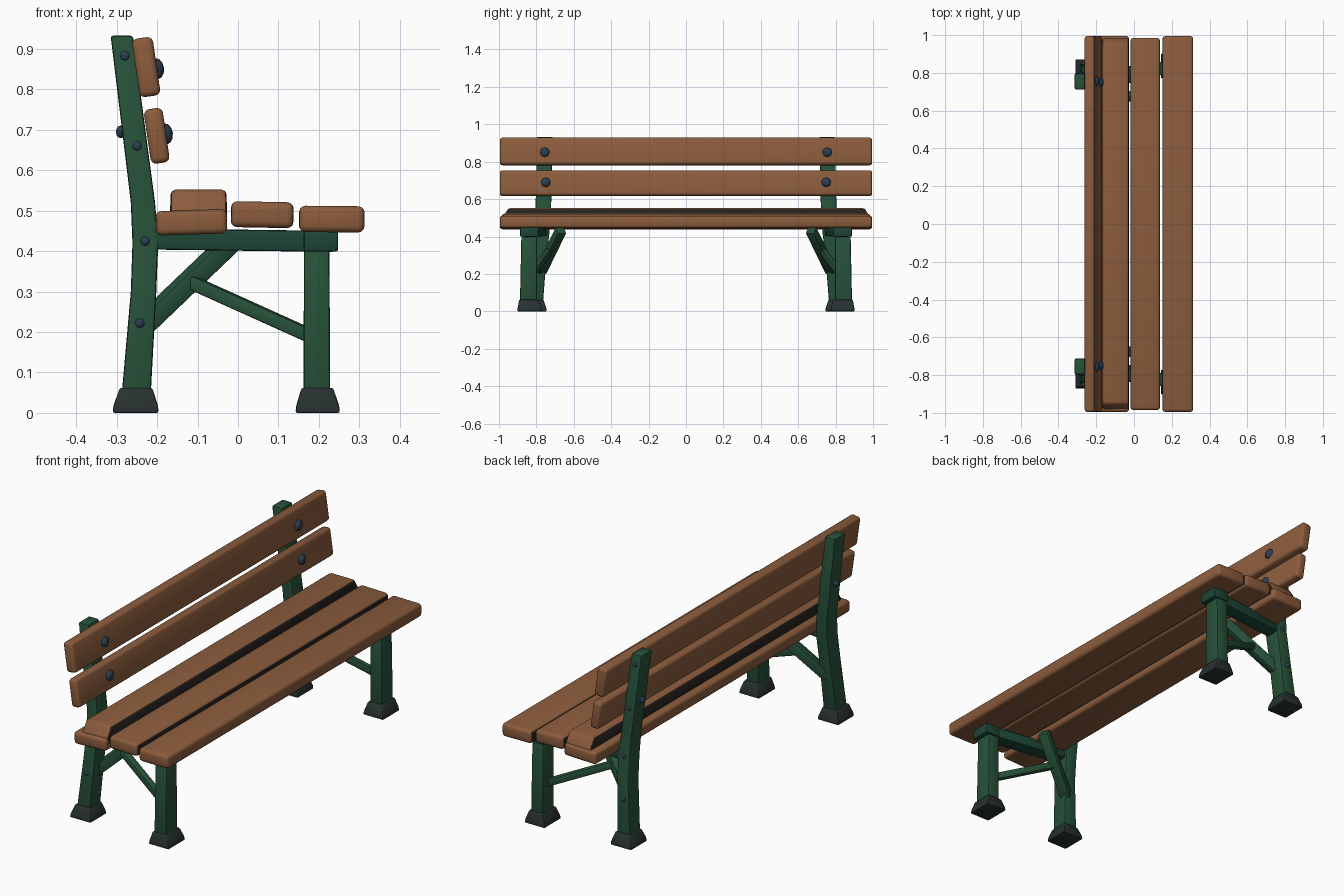
import bpy, bmesh, math
from mathutils import Vector, Matrix

if "Cube" in bpy.data.objects:
    bpy.data.objects.remove(bpy.data.objects["Cube"])


def material(name, rgb):
    m = bpy.data.materials.new(name)
    m.diffuse_color = (*rgb, 1)
    m.use_nodes = True
    m.node_tree.nodes["Principled BSDF"].inputs["Base Color"].default_value = m.diffuse_color
    return m


WOOD = material("brown wood", (0.262, 0.108, 0.046))
GREEN = material("green paint", (0.020, 0.084, 0.042))
DARK_GREEN = material("dark green paint", (0.012, 0.060, 0.036))
RUBBER = material("dark foot", (0.021, 0.030, 0.030))
STEEL = material("blue steel", (0.024, 0.048, 0.085))
GAP = material("dark plank edge", (0.020, 0.016, 0.014))


def finish(bm, name, mat, bevel=0.0, segments=2):
    bmesh.ops.recalc_face_normals(bm, faces=bm.faces)
    if bevel:
        bmesh.ops.bevel(bm, geom=bm.edges[:], offset=bevel, segments=segments,
                        profile=0.5, affect='EDGES', clamp_overlap=True)
    me = bpy.data.meshes.new(name)
    bm.to_mesh(me)
    bm.free()
    me.materials.append(mat)
    ob = bpy.data.objects.new(name, me)
    bpy.context.collection.objects.link(ob)
    bpy.ops.object.select_all(action='DESELECT')
    ob.select_set(True)
    bpy.context.view_layer.objects.active = ob
    bpy.ops.object.shade_smooth_by_angle(angle=math.radians(40))
    return ob


def paint(ob, mat, rule):
    """Give a second colour to the faces that meet the rule."""
    ob.data.materials.append(mat)
    for p in ob.data.polygons:
        if rule(p):
            p.material_index = 1


def box(name, mat, center, size, tilt=0.0, bevel=0.01, segments=2):
    """Bevelled box, tilted about the y axis."""
    bm = bmesh.new()
    bmesh.ops.create_cube(bm, size=1, matrix=Matrix.Translation(center)
                          @ Matrix.Rotation(tilt, 4, 'Y') @ Matrix.Diagonal((*size, 1)))
    return finish(bm, name, mat, bevel, segments)


def loft(name, mat, sections, side, bevel):
    """Stack of horizontal rectangles (x0, x1, y0, y1, z), y mirrored by side."""
    bm = bmesh.new()
    rings = []
    for x0, x1, y0, y1, z in sections:
        rings.append([bm.verts.new((x, y * side, z))
                      for x, y in ((x0, y0), (x1, y0), (x1, y1), (x0, y1))])
    for a, b in zip(rings, rings[1:]):
        for i in range(4):
            j = (i + 1) % 4
            bm.faces.new((a[i], a[j], b[j], b[i]))
    bm.faces.new(rings[0])
    bm.faces.new(rings[-1])
    return finish(bm, name, mat, bevel)


def beam(name, mat, a, b, width, height, bevel=0.006):
    """Rectangular bar between two points."""
    a, b = Vector(a), Vector(b)
    d = (b - a).normalized()
    side = d.cross(Vector((0, 0, 1))).normalized()
    up = side.cross(d)
    rot = Matrix((d, side, up)).transposed().to_4x4()
    bm = bmesh.new()
    bmesh.ops.create_cube(bm, size=1, matrix=Matrix.Translation((a + b) / 2) @ rot
                          @ Matrix.Diagonal(((b - a).length, width, height, 1)))
    return finish(bm, name, mat, bevel)


def bolt(name, center, axis, radius, depth):
    """Rounded bolt head, flattened along its axis."""
    rot = Vector((0, 0, 1)).rotation_difference(Vector(axis)).to_matrix().to_4x4()
    bm = bmesh.new()
    bmesh.ops.create_uvsphere(bm, u_segments=8, v_segments=6, radius=radius,
                              matrix=Matrix.Translation(center) @ rot
                              @ Matrix.Diagonal((1, 1, depth / radius, 1)))
    return finish(bm, name, STEEL)


# Seat planks; the edges facing the gaps are dark
front = box("front_seat_plank", WOOD, (0.232, 0, 0.479), (0.162, 1.99, 0.065), 0.01, 0.016, 3)
middle = box("middle_seat_plank", WOOD, (0.06, 0, 0.49), (0.155, 1.97, 0.064), 0.02, 0.016, 3)
box("rear_seat_plank", WOOD, (-0.115, 0, 0.471), (0.176, 1.99, 0.060), -0.03, 0.014, 3)
raised = loft("raised_seat_plank", WOOD,
              [(-0.168, -0.027, -0.985, 0.985, 0.46), (-0.168, -0.027, -0.98, 0.985, 0.50),
               (-0.166, -0.029, -0.95, 0.955, 0.552)], 1, 0.011)
paint(front, GAP, lambda p: p.normal.x < -0.8)
paint(middle, GAP, lambda p: abs(p.normal.x) > 0.8)
paint(raised, GAP, lambda p: abs(p.normal.x) > 0.8)

# Backrest planks, leaning with the posts
LEAN = -0.145
box("upper_back_plank", WOOD, (-0.227, 0, 0.855), (0.052, 1.99, 0.146), LEAN, 0.014, 3)
box("lower_back_plank", WOOD, (-0.201, 0, 0.685), (0.047, 1.99, 0.136), LEAN, 0.014, 3)

for s, tag in ((-1, "left"), (1, "right")):
    # Legs: the rear one bends back above the seat to become the post
    loft(f"rear_leg_{tag}", GREEN,
         [(-0.288, -0.216, 0.765, 0.85, 0.04), (-0.265, -0.202, 0.745, 0.83, 0.30),
          (-0.261, -0.197, 0.73, 0.815, 0.42), (-0.265, -0.205, 0.722, 0.805, 0.52),
          (-0.315, -0.26, 0.712, 0.797, 0.933)], s, 0.007)
    loft(f"front_leg_{tag}", GREEN,
         [(0.162, 0.228, 0.797, 0.888, 0.04), (0.163, 0.226, 0.797, 0.88, 0.42)], s, 0.007)

    # Flared feet
    loft(f"rear_foot_{tag}", RUBBER,
         [(-0.31, -0.196, 0.745, 0.872, 0), (-0.308, -0.198, 0.747, 0.87, 0.018),
          (-0.292, -0.212, 0.762, 0.857, 0.062)], s, 0.005)
    loft(f"front_foot_{tag}", RUBBER,
         [(0.142, 0.252, 0.772, 0.902, 0), (0.144, 0.25, 0.774, 0.90, 0.018),
          (0.157, 0.235, 0.788, 0.892, 0.062)], s, 0.005)

    # Seat rail with its front bracket
    beam(f"seat_rail_{tag}", DARK_GREEN, (-0.225, 0.775 * s, 0.43), (0.235, 0.835 * s, 0.424),
         0.07, 0.052)
    box(f"rail_bracket_{tag}", DARK_GREEN, (0.205, 0.837 * s, 0.424), (0.085, 0.10, 0.05),
        0, 0.006)

    # Diagonal brace to the seat and thin stretcher to the front leg
    beam(f"diagonal_brace_{tag}", GREEN, (-0.235, 0.775 * s, 0.215), (-0.005, 0.668 * s, 0.435),
         0.05, 0.048)
    beam(f"stretcher_{tag}", GREEN, (-0.12, 0.73 * s, 0.325), (0.175, 0.83 * s, 0.192),
         0.032, 0.034)

    # Bolts through the backrest, front and rear
    bolt(f"upper_back_bolt_{tag}", (-0.200, 0.755 * s, 0.851), (1, 0, 0.14), 0.026, 0.017)
    bolt(f"lower_back_bolt_{tag}", (-0.178, 0.75 * s, 0.69), (1, 0, 0.14), 0.026, 0.017)
    bolt(f"post_rear_bolt_{tag}", (-0.289, 0.755 * s, 0.695), (-1, 0, 0), 0.016, 0.013)

    # Small bolts on the sides of the frame
    for i, (x, y, z) in enumerate(((-0.28, 0.798, 0.883), (-0.25, 0.802, 0.66),
                                   (-0.23, 0.816, 0.425), (-0.243, 0.838, 0.222))):
        bolt(f"frame_bolt_{i}_{tag}", (x, y * s, z), (0, s, 0), 0.012, 0.006)
